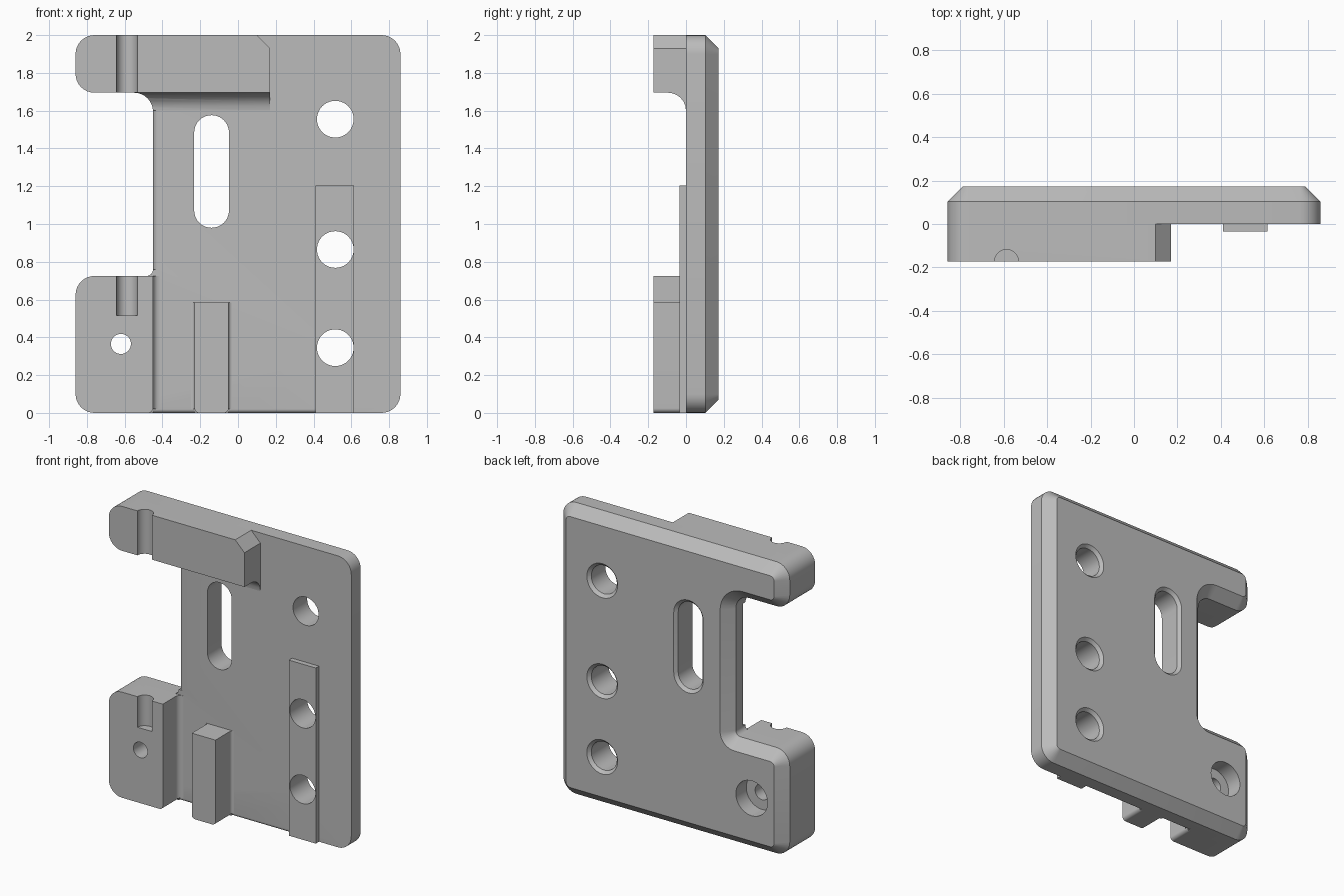
import bpy, bmesh, math
from mathutils import Vector

if "Cube" in bpy.data.objects:
    bpy.data.objects.remove(bpy.data.objects["Cube"])

F, B = -0.173, 0.173          # front-most and back-most y
CH = 0.07                     # back chamfer

grey = bpy.data.materials.new("plain grey")
grey.diffuse_color = (0.5, 0.5, 0.5, 1)
grey.use_nodes = True
grey.node_tree.nodes["Principled BSDF"].inputs["Base Color"].default_value = grey.diffuse_color


def outline(corners, d=0.0, n=8):
    """Rounded polygon from counter-clockwise (x, z, radius), inset by d."""
    pts = []
    for i, (x, z, r) in enumerate(corners):
        p = Vector((x, z))
        if r == 0:
            pts.append((x, z))
            continue
        u = (Vector(corners[i - 1][:2]) - p).normalized()
        v = (Vector(corners[(i + 1) % len(corners)][:2]) - p).normalized()
        half = math.acos(max(-1, min(1, u.dot(v)))) / 2
        t = r / math.tan(half)
        c = p + (u + v).normalized() * (r / math.sin(half))
        rad = r - d if u.x * v.y - u.y * v.x < 0 else r + d
        s, e = p + u * t - c, p + v * t - c
        a0, a1 = math.atan2(s.y, s.x), math.atan2(e.y, e.x)
        da = (a1 - a0 + math.pi) % (2 * math.pi) - math.pi
        for k in range(n + 1):
            a = a0 + da * k / n
            pts.append((c.x + rad * math.cos(a), c.y + rad * math.sin(a)))
    return pts


def rounded(cx, cz, w, h, d=0.0):
    """Slot or circle outline (half sizes w, h), grown by d."""
    r = w - 0.0005
    box = [(-w, -h), (w, -h), (w, h), (-w, h)]
    return outline([(cx + x, cz + z, r) for x, z in box], -d, 10)


def quarter(cx, cy, sx, sy, r, pad=0.0, n=6):
    """Corner piece with a hollow quarter-round; pad thickens the two legs."""
    c = (cx + sx * r, cy + sy * r)
    arc = [(c[0] - sx * r * math.cos(a), c[1] - sy * r * math.sin(a))
           for a in (math.pi / 2 * k / n for k in range(n + 1))]
    x0, y0 = cx - sx * pad, cy - sy * pad
    if pad == 0:
        return arc + [(cx, cy)]
    return arc + [(c[0], y0), (x0, y0), (x0, c[1])]


def loft(name, axis, rings):
    """Solid through rings of (level along axis, 2D points)."""
    place = {'x': lambda l, p: (l, p[0], p[1]),
             'y': lambda l, p: (p[0], l, p[1]),
             'z': lambda l, p: (p[0], p[1], l)}[axis]
    bm = bmesh.new()
    vs = [[bm.verts.new(place(l, p)) for p in pts] for l, pts in rings]
    n = len(vs[0])
    for a, b in zip(vs, vs[1:]):
        for i in range(n):
            bm.faces.new((a[i], a[(i + 1) % n], b[(i + 1) % n], b[i]))
    bm.faces.new(vs[0])
    bm.faces.new(vs[-1])
    bmesh.ops.recalc_face_normals(bm, faces=bm.faces)
    me = bpy.data.meshes.new(name)
    bm.to_mesh(me)
    bm.free()
    me.materials.append(grey)
    ob = bpy.data.objects.new(name, me)
    bpy.context.collection.objects.link(ob)
    return ob


def prism(name, axis, a, b, pts):
    return loft(name, axis, [(a, pts), (b, pts)])


def boolean(ob, tools, op='DIFFERENCE'):
    bpy.context.view_layer.objects.active = ob
    for t in tools:
        m = ob.modifiers.new("cut", 'BOOLEAN')
        m.operation, m.object, m.solver = op, t, 'EXACT'
        bpy.ops.object.modifier_apply(modifier=m.name)


# C-shaped plate with a chamfered back
C = [(-.86, 0, .1), (.86, 0, .1), (.86, 2, .1), (-.86, 2, .1),
     (-.86, 1.695, .1), (-.45, 1.695, .1), (-.45, .725, .035), (-.86, .725, .1)]
plate = loft("plate", 'y', [(0, outline(C)), (B - CH, outline(C)), (B, outline(C, CH))])

# raised parts on the front
bar = prism("top_bar", 'y', F, 0, outline(
    [(-.86, 1.695, .1), (.17, 1.695, 0), (.17, 1.93, 0), (.10, 2, 0), (-.86, 2, .1)]))
block = prism("lower_block", 'y', F, 0, outline(
    [(-.86, 0, .1), (-.45, 0, .025), (-.45, .725, 0), (-.86, .725, .1)]))
post = prism("centre_post", 'y', F, 0, outline(
    [(-.23, 0, .025), (-.05, 0, .025), (-.05, .585, 0), (-.23, .585, 0)]))
strip = prism("side_strip", 'y', -.035, 0, [(.41, 0), (.615, 0), (.615, 1.205), (.41, 1.205)])

# hollow fillets where raised parts meet the plate
bar_fillet = prism("bar_fillet", 'x', -.56, .17, quarter(0, 1.695, -1, -1, .095))
block_fillet = prism("block_fillet", 'z', .02, .725, quarter(-.45, 0, 1, -1, .035))
post_fillets = [prism("post_fillet", 'z', .02, .585, quarter(x, 0, s, -1, .018))
                for x, s in ((-.23, -1), (-.05, 1))]

# cutters
bolts = []
for z in (.345, .865, 1.555):
    bolts.append(loft("bolt_cutter", 'y', [
        (l, rounded(.515, z, .097, .097, d))
        for l, d in ((-.3, 0), (B - .02, 0), (B, .02), (B + .03, .05))]))
slot = loft("slot_cutter", 'y', [
    (l, rounded(-.14, 1.278, .092, .298, d))
    for l, d in ((-.3, 0), (B - .02, 0), (B, .02), (B + .03, .05))])
screw = loft("screw_cutter", 'y', [
    (l, rounded(-.62, .365, r, r)) for l, r in ((-.3, .053), (.06, .053), (.06, .12), (.3, .12))])
grooves = [prism("groove_cutter", 'z', a, b, rounded(-.588, F, .055, .055))
           for a, b in ((1.5, 2.2), (.515, .9))]
edges = [prism("edge_cutter", 'z', .76, 1.6, quarter(-.45, 0, 1, 1, .035, .02))]
edges += [prism("edge_cutter", 'x', a, b, quarter(0, 0, 1, 1, .02, .02))
          for a, b in ((-.45, -.23), (-.05, .41))]
clip = prism("clip_helper", 'y', -.3, .3, outline(C))

boolean(plate, bolts + [slot, screw] + edges)
boolean(strip, bolts[:2])
boolean(block, [screw, grooves[1]])
boolean(bar, [grooves[0]])
boolean(bar_fillet, [clip], 'INTERSECT')

for helper in bolts + [slot, screw, clip] + grooves + edges:
    bpy.data.objects.remove(helper, do_unlink=True)

# smooth rounds, sharp edges
bpy.ops.object.select_all(action='DESELECT')
for ob in bpy.context.collection.objects:
    ob.select_set(True)
bpy.context.view_layer.objects.active = plate
bpy.ops.object.shade_smooth_by_angle(angle=math.radians(28))
